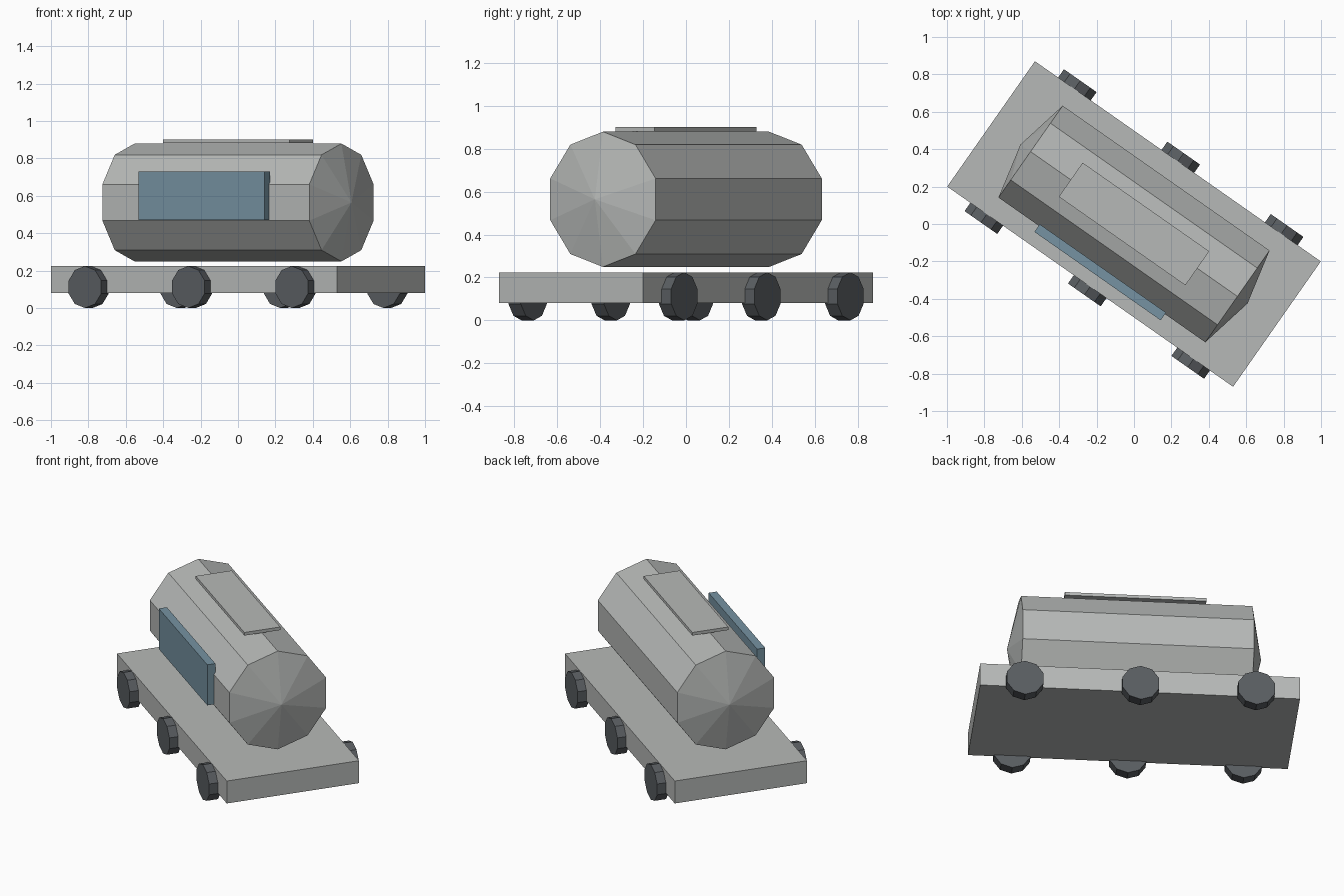
import bpy, bmesh, math
from mathutils import Matrix, Vector

if "Cube" in bpy.data.objects:
    bpy.data.objects.remove(bpy.data.objects["Cube"])

TURN = Matrix.Rotation(math.radians(-35), 4, 'Z')   # whole wagon is yawed


def material(name, rgb):
    m = bpy.data.materials.new(name)
    m.diffuse_color = (*rgb, 1)
    m.use_nodes = True
    m.node_tree.nodes["Principled BSDF"].inputs["Base Color"].default_value = m.diffuse_color
    return m


GREY = material("light_grey", (0.47, 0.485, 0.475))
BLUE = material("slate_blue", (0.18, 0.29, 0.36))
DARK = material("dark_grey", (0.10, 0.11, 0.12))


def finish(name, bm, mat, pos):
    bmesh.ops.recalc_face_normals(bm, faces=bm.faces)
    mesh = bpy.data.meshes.new(name)
    bm.to_mesh(mesh)
    bm.free()
    mesh.materials.append(mat)
    ob = bpy.data.objects.new(name, mesh)
    ob.matrix_world = TURN @ Matrix.Translation(pos)
    bpy.context.collection.objects.link(ob)


def box(name, mat, lo, hi):
    lo, hi = Vector(lo), Vector(hi)
    bm = bmesh.new()
    bmesh.ops.create_cube(bm, size=1)
    bmesh.ops.scale(bm, vec=hi - lo, verts=bm.verts)
    finish(name, bm, mat, (lo + hi) / 2)


def drum(name, mat, axis, radius, length, pos, bulge=0.0):
    """Ten-sided drum with a corner at the top; bulge makes pointed end caps."""
    bm = bmesh.new()
    rings = []
    for s in (-0.5, 0.5):
        ring = []
        for i in range(10):
            a = math.tau * i / 10
            side, up = radius * math.sin(a), radius * math.cos(a)
            co = (s * length, side, up) if axis == 'X' else (side, s * length, up)
            ring.append(bm.verts.new(co))
        rings.append(ring)
    for i in range(10):
        j = (i + 1) % 10
        bm.faces.new((rings[0][i], rings[0][j], rings[1][j], rings[1][i]))
    for s, ring in zip((-1, 1), rings):
        cap = bm.faces.new(ring)
        if bulge:
            tip = bmesh.ops.poke(bm, faces=[cap])["verts"][0]
            tip.co["XYZ".index(axis)] += s * bulge
    finish(name, bm, mat, pos)


# Flat deck
box("deck", GREY, (-0.933, -0.409, 0.08), (0.933, 0.409, 0.224))

# Tank with shallow conical ends, and the walkway plate on top
drum("tank", GREY, 'X', 0.315, 1.35, (0, 0, 0.564), bulge=0.066)
box("top_plate", GREY, (-0.413, -0.111, 0.881), (0.413, 0.111, 0.901))

# Blue panel on one side
box("side_panel", BLUE, (-0.412, -0.34, 0.47), (0.412, -0.29, 0.73))

# Three wheels per side
for side, label in ((-1, "front"), (1, "back")):
    for n, x in enumerate((-0.675, 0, 0.675), 1):
        drum(f"{label}_wheel_{n}", DARK, 'Y', 0.112, 0.07,
             (x, side * 0.428, 0.112))
